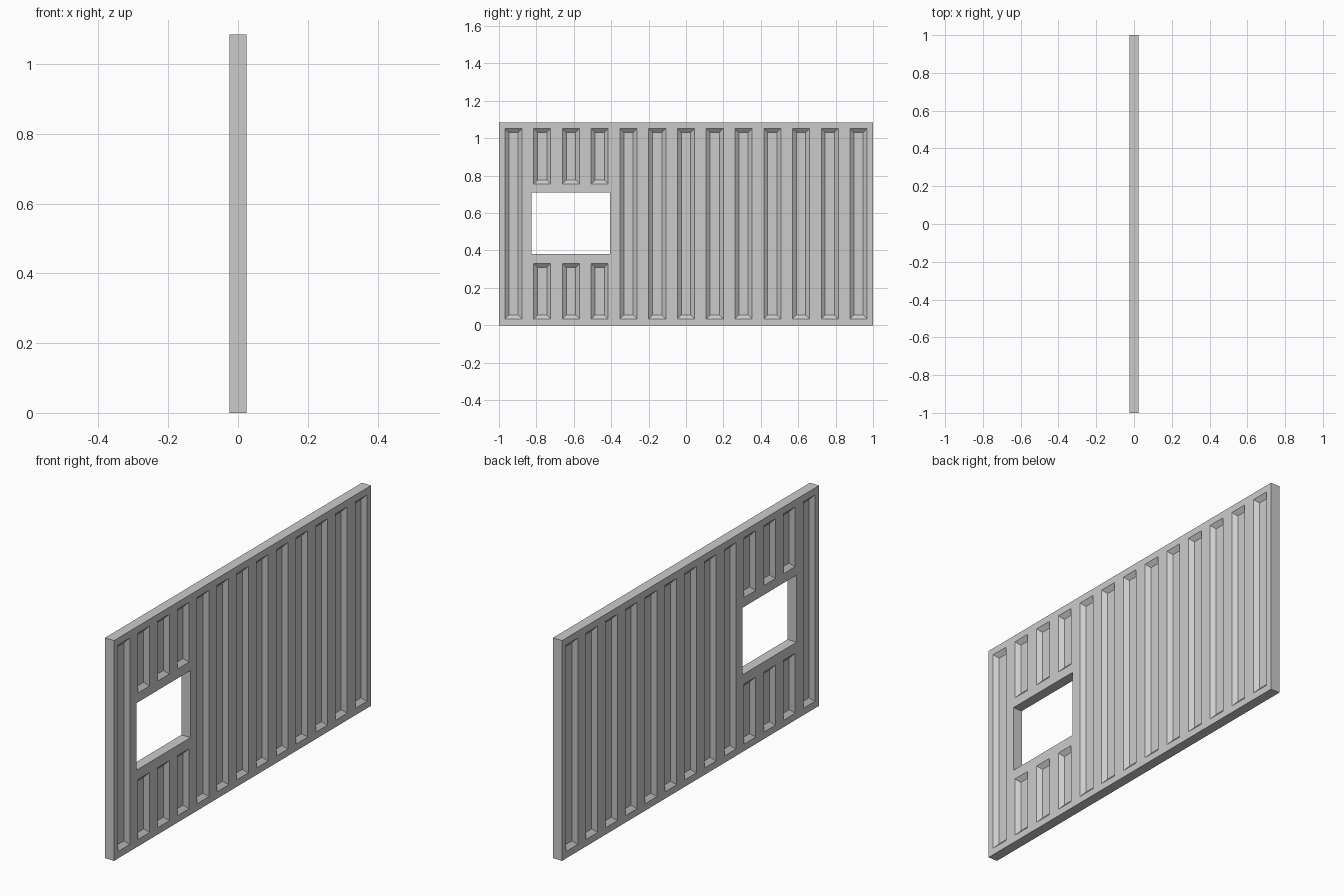
import bpy
import bmesh

if "Cube" in bpy.data.objects:
    bpy.data.objects.remove(bpy.data.objects["Cube"])

HALF_T, HEIGHT = 0.025, 1.085
HOLE_Y, HOLE_Z = (-0.825, -0.405), (0.38, 0.71)
SLOT_HALF, BEVEL, DEPTH = 0.0455, 0.021, 0.018
centers = [-0.9225 + i * 0.15375 for i in range(13)]

# Recess rectangles: full height, or split above and below the window
slots = []
for c in centers:
    over_window = HOLE_Y[0] < c < HOLE_Y[1]
    spans = [(0.034, 0.33), (0.756, 1.051)] if over_window else [(0.034, 1.051)]
    slots += [(c - SLOT_HALF, c + SLOT_HALF, a, b) for a, b in spans]

# Grid lines of the panel face
ys = sorted({-1.0, 1.0, *HOLE_Y, *(s[0] for s in slots), *(s[1] for s in slots)})
zs = sorted({0.0, HEIGHT, *HOLE_Z, *(s[2] for s in slots), *(s[3] for s in slots)})


def inside(y, z, rect):
    return rect[0] < y < rect[1] and rect[2] < z < rect[3]


# Flat face with the window left open
bm = bmesh.new()
grid = [[bm.verts.new((HALF_T, y, z)) for z in zs] for y in ys]
slot_faces = [[] for _ in slots]
for i in range(len(ys) - 1):
    for j in range(len(zs) - 1):
        y, z = (ys[i] + ys[i + 1]) / 2, (zs[j] + zs[j + 1]) / 2
        if inside(y, z, (*HOLE_Y, *HOLE_Z)):
            continue
        face = bm.faces.new((grid[i][j], grid[i + 1][j],
                             grid[i + 1][j + 1], grid[i][j + 1]))
        for rect, faces in zip(slots, slot_faces):
            if inside(y, z, rect):
                faces.append(face)
bm.normal_update()

# Recesses with sloped walls
for faces in slot_faces:
    bmesh.ops.inset_region(bm, faces=faces, thickness=BEVEL, depth=0,
                           use_even_offset=True)
    for v in {v for f in faces for v in f.verts}:
        v.co.x -= DEPTH

# Outer rim and window reveal, down to the mirror plane
rim = [e for e in bm.edges if e.is_boundary]
new = bmesh.ops.extrude_edge_only(bm, edges=rim)["geom"]
for v in new:
    if isinstance(v, bmesh.types.BMVert):
        v.co.x = 0
bmesh.ops.recalc_face_normals(bm, faces=bm.faces[:])

mesh = bpy.data.meshes.new("wall_panel")
bm.to_mesh(mesh)
bm.free()
panel = bpy.data.objects.new("wall_panel", mesh)
bpy.context.collection.objects.link(panel)

# Back side
mirror = panel.modifiers.new("mirror", "MIRROR")
mirror.use_axis = (True, False, False)
mirror.merge_threshold = 0.0005
